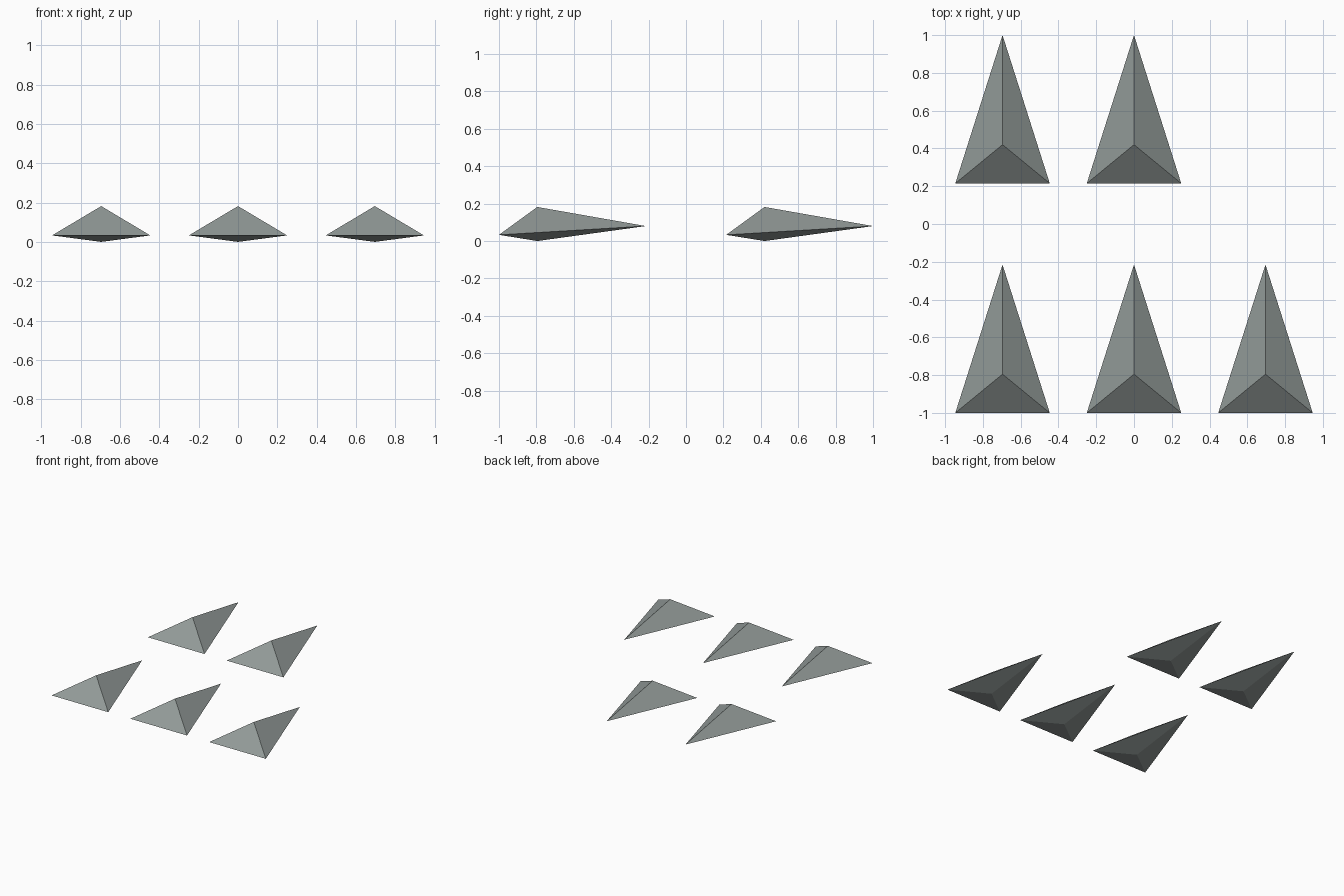
import bpy

if "Cube" in bpy.data.objects:
    bpy.data.objects.remove(bpy.data.objects["Cube"])

# One shared stone grey
grey = bpy.data.materials.new("stone_grey")
grey.diffuse_color = (0.29, 0.325, 0.315, 1.0)
grey.use_nodes = True
grey.node_tree.nodes["Principled BSDF"].inputs["Base Color"].default_value = grey.diffuse_color

# Low-poly dart: triangular rim with a raised top peak and a shallow keel point
HALF_WIDTH = 0.25
LENGTH = 0.785
PEAK_Y = 0.205
verts = [
    (-HALF_WIDTH, 0, 0.033),   # left rear corner
    (HALF_WIDTH, 0, 0.033),    # right rear corner
    (0, LENGTH, 0.08),         # pointed tip
    (0, PEAK_Y, 0.182),        # top peak
    (0, PEAK_Y, 0.0),          # keel point
]
faces = []
for a, b in ((0, 1), (1, 2), (2, 0)):
    faces += [(a, b, 3), (b, a, 4)]

mesh = bpy.data.meshes.new("dart")
mesh.from_pydata(verts, [], faces)
mesh.materials.append(grey)
mesh.update()


def add_dart(name, x, y):
    dart = bpy.data.objects.new(name, mesh)
    dart.location = (x, y, 0)
    bpy.context.collection.objects.link(dart)


# Three darts in the front row, two in the back row
SPACING = 0.696
for row, y, columns in (("front", -1.0, (-1, 0, 1)), ("back", 0.215, (-1, 0))):
    for c in columns:
        side = {-1: "left", 0: "middle", 1: "right"}[c]
        add_dart(f"{row}_{side}_dart", c * SPACING, y)
